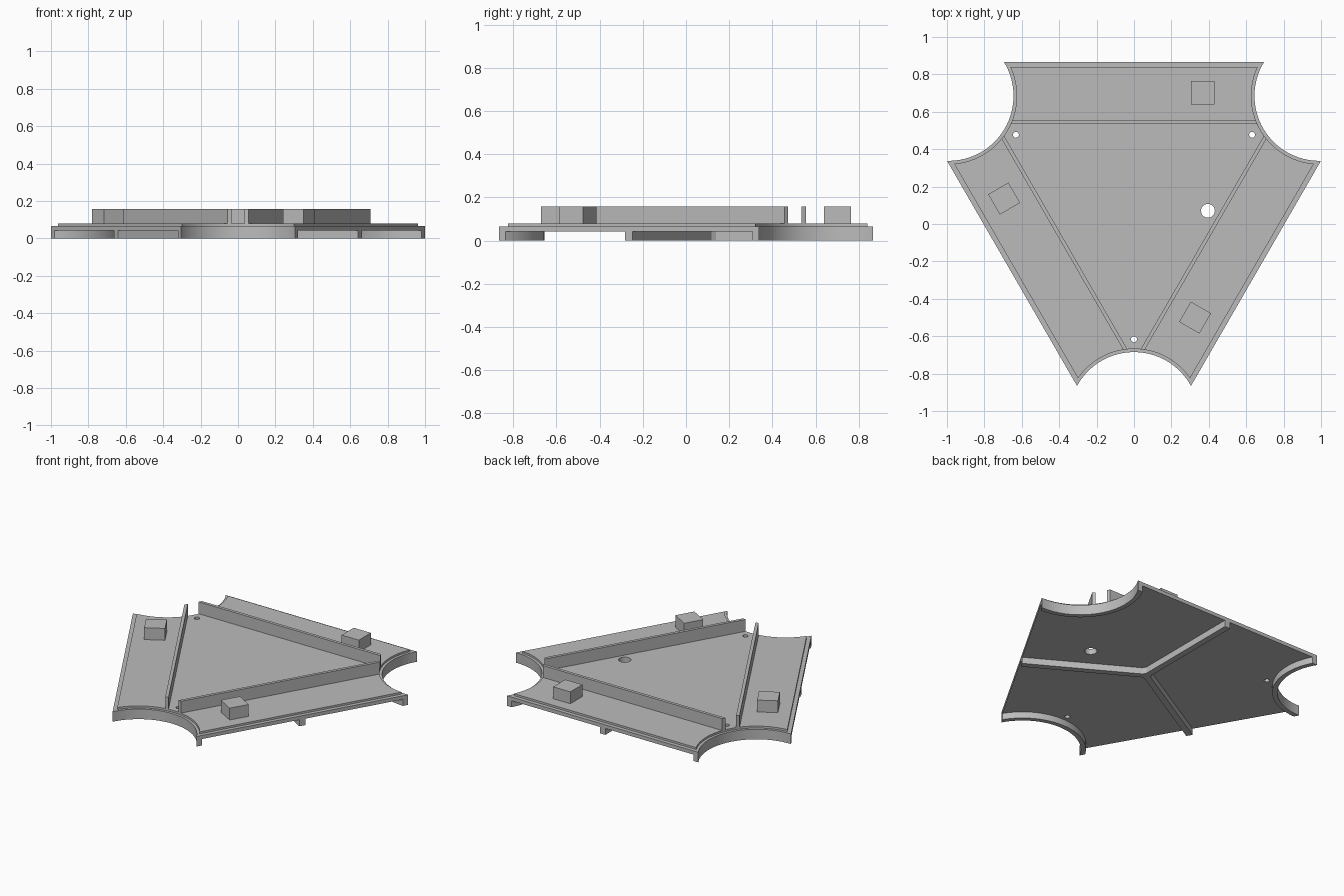
import bpy, bmesh
from math import sin, cos, pi, sqrt, atan2, radians
from mathutils import Matrix, Vector

if "Cube" in bpy.data.objects:
    bpy.data.objects.remove(bpy.data.objects["Cube"], do_unlink=True)

CENTRE = Vector((0, 0.1125, 0))   # axis of the three-fold symmetry
EDGE = 0.753                      # axis to each straight edge
SCALLOP_D, SCALLOP_R = 1.1445, 0.347
Z_UNDER, Z_RIM, Z_DECK, Z_TOP = 0.042, 0.066, 0.079, 0.157
SIDES = ("back", "right", "left")

grey = bpy.data.materials.new("plain grey")
grey.use_nodes = True
grey.diffuse_color = (0.5, 0.5, 0.5, 1)
grey.node_tree.nodes["Principled BSDF"].inputs["Base Color"].default_value = (0.5, 0.5, 0.5, 1)


def prism(name, points, z0, z1, turn=0):
    """Extrude a flat outline, turned about the symmetry axis."""
    bm = bmesh.new()
    face = bm.faces.new([bm.verts.new((x, y, z0)) for x, y in points])
    top = bmesh.ops.extrude_face_region(bm, geom=[face])["geom"]
    bmesh.ops.translate(bm, verts=[g for g in top if isinstance(g, bmesh.types.BMVert)],
                        vec=(0, 0, z1 - z0))
    bmesh.ops.recalc_face_normals(bm, faces=bm.faces)
    bm.transform(Matrix.Translation(CENTRE) @ Matrix.Rotation(turn, 4, "Z"))
    mesh = bpy.data.meshes.new(name)
    bm.to_mesh(mesh)
    bm.free()
    mesh.materials.append(grey)
    obj = bpy.data.objects.new(name, mesh)
    bpy.context.collection.objects.link(obj)
    return obj


def select_only(obj):
    bpy.ops.object.select_all(action="DESELECT")
    obj.select_set(True)
    bpy.context.view_layer.objects.active = obj


def smooth(obj):
    select_only(obj)
    bpy.ops.object.shade_smooth_by_angle(angle=radians(30))


def reach(y, radius):
    """Half width at height y, where a line parallel to the back edge meets the scallop."""
    return SCALLOP_D * cos(pi / 6) - sqrt(radius ** 2 - (y - SCALLOP_D / 2) ** 2)


def scallop_arc(edge, radius, steps=32):
    """Arc of the back right scallop, from the back edge to the right edge."""
    cx, cy = SCALLOP_D * cos(pi / 6), SCALLOP_D / 2
    start = atan2(edge - cy, reach(edge, radius) - cx)
    end = 2 * (pi + pi / 6) - start      # mirrored about the scallop's own axis
    return [(cx + radius * cos(start + (end - start) * i / steps),
             cy + radius * sin(start + (end - start) * i / steps))
            for i in range(steps + 1)]


def spin(points, a):
    return [(x * cos(a) - y * sin(a), x * sin(a) + y * cos(a)) for x, y in points]


def outline(edge, radius):
    arc = scallop_arc(edge, radius)
    return [p for k in range(3) for p in spin(arc, -k * 2 * pi / 3)]


def disc(x, y, r, n=32):
    return [(x + r * cos(2 * pi * i / n), y + r * sin(2 * pi * i / n)) for i in range(n)]


def rect(x0, x1, y0, y1):
    return [(x0, y0), (x1, y0), (x1, y1), (x0, y1)]


# Base plate and the slightly smaller raised deck
base_plate = prism("base_plate", outline(EDGE, SCALLOP_R), Z_UNDER, Z_RIM)
raised_deck = prism("raised_deck", outline(EDGE - 0.025, SCALLOP_R + 0.017), Z_RIM, Z_DECK)

# Round holes through both layers: one large, three small
holes = [disc(0.395, -0.042, 0.037)]
holes += [spin(disc(0, -0.729, 0.016), k * 2 * pi / 3) for k in range(3)]
for points in holes:
    cutter = prism("hole_cutter", points, -0.1, 0.3)
    cutter.hide_render = True
    for layer in (base_plate, raised_deck):
        select_only(layer)
        mod = layer.modifiers.new("hole", "BOOLEAN")
        mod.operation, mod.solver, mod.object = "DIFFERENCE", "EXACT", cutter
        bpy.ops.object.modifier_apply(modifier=mod.name)
    bpy.data.objects.remove(cutter, do_unlink=True)
smooth(base_plate)
smooth(raised_deck)

for k, side in enumerate(SIDES):
    turn = -k * 2 * pi / 3

    # Curved skirt below each scallop
    skirt = scallop_arc(EDGE, SCALLOP_R) + scallop_arc(EDGE, SCALLOP_R + 0.03)[::-1]
    smooth(prism(side + "_scallop_skirt", skirt, 0, Z_UNDER, turn))

    # Underside rib from the middle of each edge to just past the axis
    prism(side + "_rib", rect(-0.02, 0.02, -0.03, EDGE), 0, Z_UNDER, turn)

    # Upright wall, its ends trimmed to the scallops
    y0, y1, r = 0.422, 0.442, SCALLOP_R + 0.017
    w0, w1 = reach(y0, r), reach(y1, r)
    prism(side + "_wall", [(-w0, y0), (w0, y0), (w1, y1), (-w1, y1)], Z_DECK, Z_TOP, turn)

    # Square block outside the wall
    prism(side + "_block", rect(0.305, 0.43, 0.527, 0.652), Z_DECK, Z_TOP, turn)
